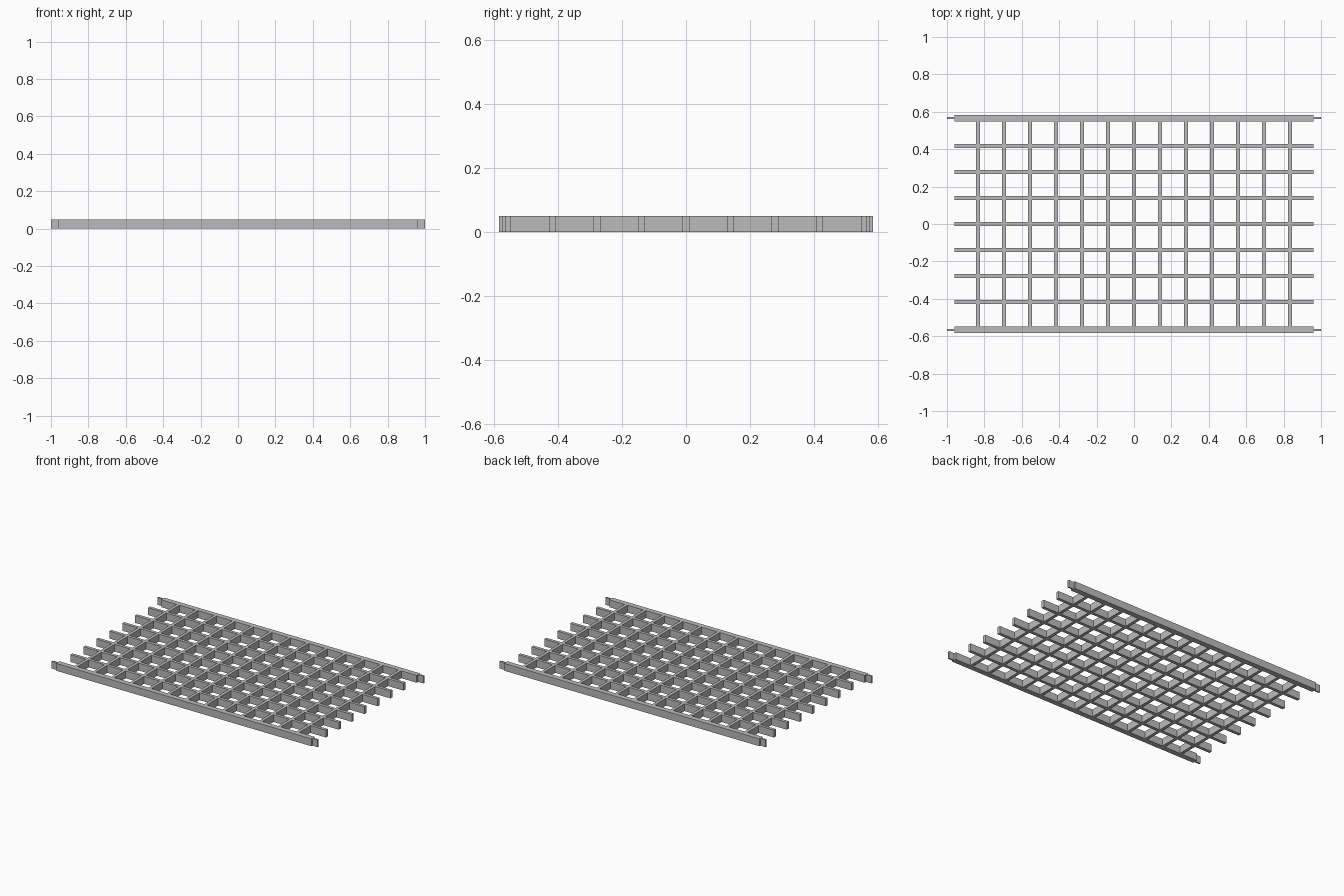
import bpy
import bmesh
from mathutils import Matrix, Vector

cube = bpy.data.objects.get("Cube")
if cube:
    bpy.data.objects.remove(cube, do_unlink=True)

HEIGHT = 0.05
BAR = 0.021            # thickness of the inner bars
PITCH = 0.139          # spacing of the grid in both directions
RAIL = 0.036           # thickness of the two outer rails
RAIL_Y = 0.565
HALF = 0.96            # half length of bars and rails

steel = bpy.data.materials.new("grey steel")
steel.use_nodes = True
colour = (0.5, 0.5, 0.5, 1)
steel.diffuse_color = colour
steel.node_tree.nodes["Principled BSDF"].inputs["Base Color"].default_value = colour


def make_bars(name, boxes):
    """One object from boxes given as (x0, x1, y0, y1), all of full height."""
    bm = bmesh.new()
    for x0, x1, y0, y1 in boxes:
        centre = Vector(((x0 + x1) / 2, (y0 + y1) / 2, HEIGHT / 2))
        size = Vector((x1 - x0, y1 - y0, HEIGHT))
        bmesh.ops.create_cube(bm, size=1,
                              matrix=Matrix.Translation(centre) @ Matrix.Diagonal(size).to_4x4())
    mesh = bpy.data.meshes.new(name)
    bm.to_mesh(mesh)
    bm.free()
    mesh.materials.append(steel)
    obj = bpy.data.objects.new(name, mesh)
    bpy.context.collection.objects.link(obj)


# Outer rails with a thin tab at each end
for side, label in ((-1, "front"), (1, "back")):
    y = side * RAIL_Y
    make_bars(label + "_rail", [(-HALF, HALF, y - RAIL / 2, y + RAIL / 2)])
    tab_y = side * 0.5675
    make_bars(label + "_rail_tabs",
              [(min(s * HALF, s), max(s * HALF, s), tab_y - 0.005, tab_y + 0.005)
               for s in (-1, 1)])

# Long bearing bars
long_y = [i * PITCH for i in range(-3, 4)]
make_bars("bearing_bars", [(-HALF, HALF, y - BAR / 2, y + BAR / 2) for y in long_y])

# Cross bars, fitted as pieces between the bearing bars and rails
starts = [-RAIL_Y + RAIL / 2] + [y + BAR / 2 for y in long_y]
ends = [y - BAR / 2 for y in long_y] + [RAIL_Y - RAIL / 2]
make_bars("cross_bars",
          [(i * PITCH - BAR / 2, i * PITCH + BAR / 2, y0, y1)
           for i in range(-6, 7) for y0, y1 in zip(starts, ends)])
